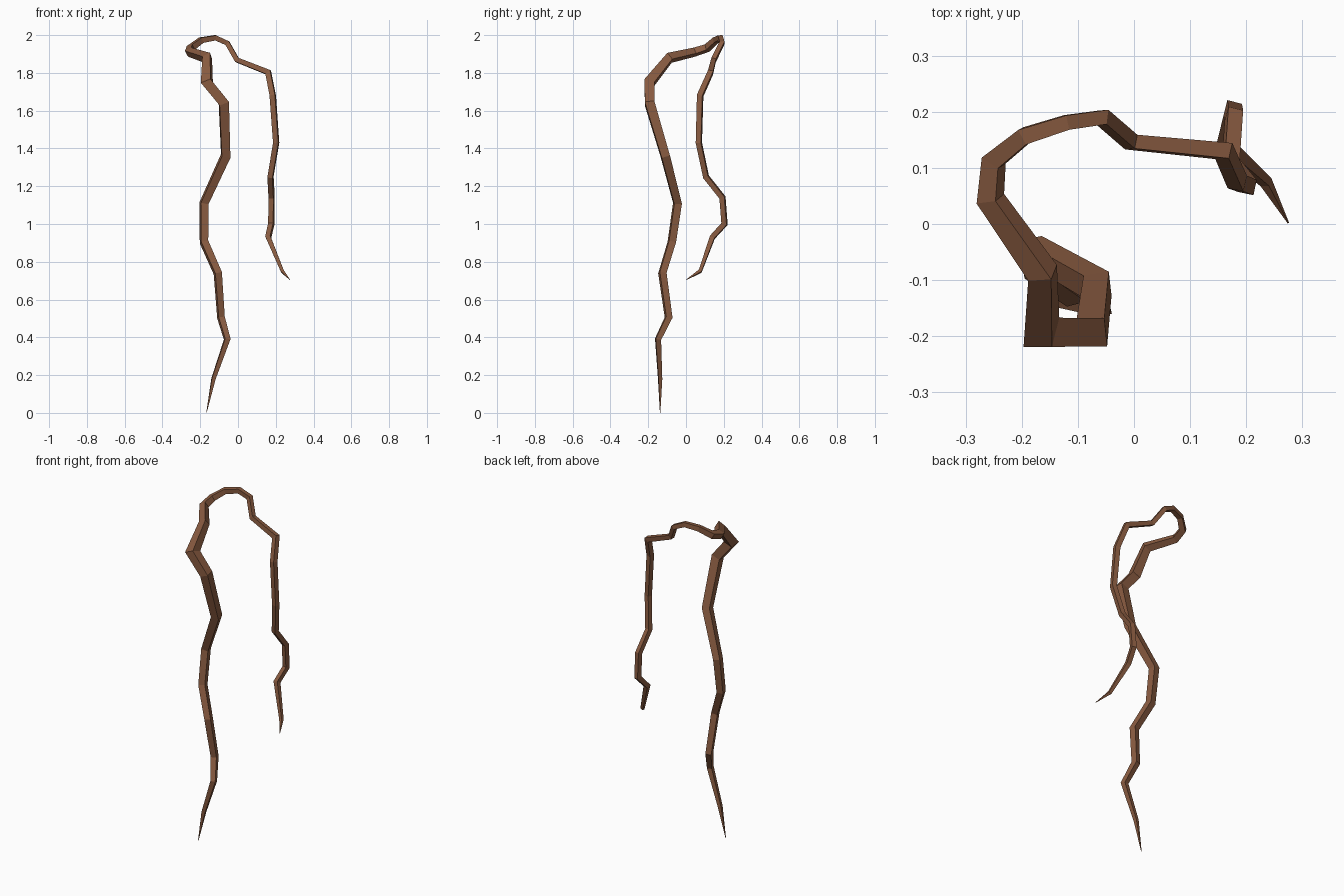
import bpy, bmesh
from mathutils import Vector

if "Cube" in bpy.data.objects:
    bpy.data.objects.remove(bpy.data.objects["Cube"])

bark = bpy.data.materials.new("brown_bark")
bark.diffuse_color = (0.25, 0.105, 0.052, 1)
bark.use_nodes = True
bark.node_tree.nodes["Principled BSDF"].inputs["Base Color"].default_value = bark.diffuse_color

# Centre line of the hanging vine: x, y, z, side width
PATH = [
    (-.167, -.137, .00, .002), (-.13, -.137, .18, .02), (-.057, -.148, .39, .028),
    (-.09, -.092, .505, .033), (-.107, -.125, .74, .036), (-.18, -.075, .905, .038),
    (-.18, -.045, 1.11, .04), (-.065, -.11, 1.36, .045), (-.075, -.193, 1.64, .05),
    (-.165, -.193, 1.75, .052), (-.163, -.087, 1.88, .042), (-.256, .045, 1.91, .036),
    (-.25, .113, 1.932, .033), (-.195, .157, 1.973, .029), (-.12, .181, 1.986, .026),
    (-.056, .19, 1.957, .025), (-.005, .146, 1.868, .025), (.16, .13, 1.803, .028),
    (.184, .075, 1.68, .029), (.202, .068, 1.43, .028), (.172, .106, 1.25, .027),
    (.178, .193, 1.14, .027), (.176, .204, 1.0, .027), (.16, .14, .93, .026),
    (.235, .075, .75, .017), (.275, .002, .705, .002),
]
START = 8          # segment whose square section is aligned to the y axis

pts = [Vector(p[:3]) for p in PATH]
widths = [p[3] for p in PATH]
dirs = [(b - a).normalized() for a, b in zip(pts, pts[1:])]

# Carry the square section along the path without twist
normals = [None] * len(dirs)
n0 = Vector((0, 1, 0))
normals[START] = (n0 - dirs[START] * n0.dot(dirs[START])).normalized()
for i in range(START + 1, len(dirs)):
    normals[i] = dirs[i - 1].rotation_difference(dirs[i]) @ normals[i - 1]
for i in range(START - 1, -1, -1):
    normals[i] = dirs[i + 1].rotation_difference(dirs[i]) @ normals[i + 1]

# Square rings, mitred at each bend
bm = bmesh.new()
rings = []
for i, p in enumerate(pts):
    s = min(i, len(dirs) - 1)
    t, n = dirs[s], normals[s]
    b = t.cross(n)
    m = (dirs[max(i - 1, 0)] + t).normalized()
    ring = []
    for u, v in ((1, 1), (-1, 1), (-1, -1), (1, -1)):
        o = (n * u + b * v) * widths[i] / 2
        ring.append(bm.verts.new(p + o - t * (o.dot(m) / t.dot(m))))
    rings.append(ring)

# Flat side faces and end caps
for r, q in zip(rings, rings[1:]):
    for k in range(4):
        j = (k + 1) % 4
        bm.faces.new((r[k], r[j], q[j], q[k]))
bm.faces.new(rings[0][::-1])
bm.faces.new(rings[-1])
bmesh.ops.recalc_face_normals(bm, faces=bm.faces)

mesh = bpy.data.meshes.new("hanging_vine")
bm.to_mesh(mesh)
bm.free()
mesh.materials.append(bark)
vine = bpy.data.objects.new("hanging_vine", mesh)
bpy.context.collection.objects.link(vine)
